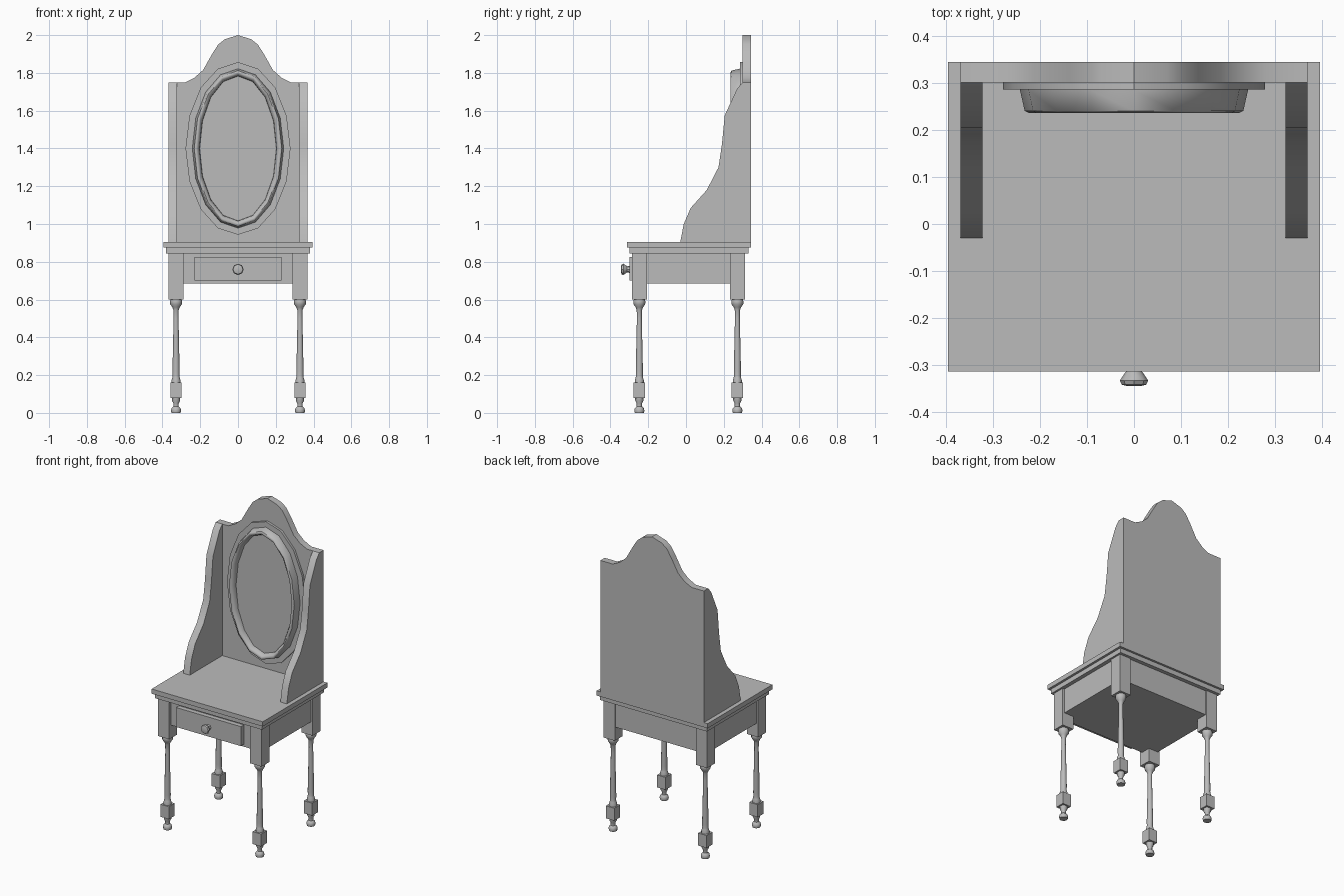
import bpy, bmesh, math
from mathutils import Matrix, Vector

cube = bpy.data.objects.get("Cube")
if cube:
    bpy.data.objects.remove(cube)

grey = bpy.data.materials.new("plain grey")
grey.use_nodes = True
grey.diffuse_color = (0.5, 0.5, 0.5, 1)
grey.node_tree.nodes["Principled BSDF"].inputs["Base Color"].default_value = (0.5, 0.5, 0.5, 1)


def finish(bm, name, smooth=None):
    bmesh.ops.recalc_face_normals(bm, faces=bm.faces)
    mesh = bpy.data.meshes.new(name)
    bm.to_mesh(mesh)
    bm.free()
    mesh.materials.append(grey)
    ob = bpy.data.objects.new(name, mesh)
    bpy.context.collection.objects.link(ob)
    if smooth:
        bpy.ops.object.select_all(action="DESELECT")
        ob.select_set(True)
        bpy.context.view_layer.objects.active = ob
        bpy.ops.object.shade_smooth_by_angle(angle=math.radians(smooth))
    return ob


def box(name, x, y, z):
    bm = bmesh.new()
    size = Matrix.Diagonal((x[1] - x[0], y[1] - y[0], z[1] - z[0], 1))
    mid = Matrix.Translation((sum(x) / 2, sum(y) / 2, sum(z) / 2))
    bmesh.ops.create_cube(bm, size=1, matrix=mid @ size)
    return finish(bm, name)


def slab(name, points, depth):
    """Extrude a closed outline by a depth vector."""
    bm = bmesh.new()
    face = bm.faces.new([bm.verts.new(p) for p in points])
    out = bmesh.ops.extrude_face_region(bm, geom=[face], use_keep_orig=True)
    bmesh.ops.translate(bm, vec=depth, verts=[v for v in out["geom"] if isinstance(v, bmesh.types.BMVert)])
    return finish(bm, name, 30)


def loft(name, rings, sides, place, smooth=40):
    """Join elliptical rings (rx, ry, height) and cap both ends."""
    bm = bmesh.new()
    loops = []
    for rx, ry, h in rings:
        turn = [math.tau * i / sides for i in range(sides)]
        loops.append([bm.verts.new(place @ Vector((rx * math.sin(a), ry * math.cos(a), h))) for a in turn])
    for low, high in zip(loops, loops[1:]):
        for i in range(sides):
            j = (i + 1) % sides
            bm.faces.new((low[i], low[j], high[j], high[i]))
    bm.faces.new(loops[0])
    bm.faces.new(loops[-1])
    return finish(bm, name, smooth)


# Table top, apron and drawer
box("table_top", (-0.395, 0.395), (-0.313, 0.344), (0.875, 0.905))
box("top_moulding", (-0.38, 0.38), (-0.3, 0.33), (0.845, 0.875))
box("apron", (-0.355, 0.355), (-0.27, 0.305), (0.685, 0.845))
box("drawer_front", (-0.23, 0.23), (-0.3, -0.26), (0.7, 0.825))

# Forward-pointing frame: local height runs toward -y
forward = Matrix.Rotation(math.radians(90), 4, "X")
knob = [(0.02, -0.01), (0.016, 0.012), (0.02, 0.017), (0.03, 0.032), (0.026, 0.041), (0.015, 0.044)]
loft("drawer_knob", [(r, r, h) for r, h in knob], 8, Matrix.Translation((0, -0.3, 0.76)) @ forward)

# Turned legs with square blocks
shaft = [(0.024, 0.15), (0.024, 0.172), (0.02, 0.185), (0.018, 0.195), (0.019, 0.22),
         (0.013, 0.5), (0.014, 0.545), (0.02, 0.56), (0.031, 0.575), (0.032, 0.59), (0.028, 0.605)]
foot = [(0.024, 0), (0.027, 0.012), (0.024, 0.025), (0.014, 0.034), (0.014, 0.05),
        (0.022, 0.065), (0.022, 0.085)]
for side, x in (("right", -0.328), ("left", 0.328)):
    for end, y in (("front", -0.247), ("back", 0.272)):
        tag = f"{end}_{side}_leg"
        box(tag + "_post", (x - 0.04, x + 0.04), (y - 0.04, y + 0.04), (0.6, 0.845))
        box(tag + "_block", (x - 0.03, x + 0.03), (y - 0.03, y + 0.03), (0.08, 0.16))
        for part, profile in (("shaft", shaft), ("foot", foot)):
            loft(f"{tag}_{part}", [(r, r, h) for r, h in profile], 12, Matrix.Translation((x, y, 0)))

# Back board with crested top
crest = [(0.368, 1.75), (0.28, 1.75), (0.23, 1.775), (0.185, 1.815), (0.137, 1.9), (0.105, 1.95), (0.07, 1.978)]
outline = [(0.368, 0.905)] + crest + [(0, 2)]
outline += [(-x, z) for x, z in reversed(outline[:-1])]
slab("back_board", [(x, 0.3, z) for x, z in outline], (0, 0.044, 0))

# Curved side wings
wing = [(0.344, 0.905), (-0.03, 0.905), (-0.012, 1.0), (0.025, 1.085), (0.11, 1.18), (0.172, 1.3),
        (0.19, 1.42), (0.205, 1.575), (0.27, 1.715), (0.3, 1.75), (0.344, 1.75)]
for side, x in (("right", -0.368), ("left", 0.322)):
    slab(side + "_wing", [(x, y, z) for y, z in wing], (0.046, 0, 0))

# Oval mirror: thin plate, then raised rim around a sunken glass
oval = Matrix.Translation((0, 0.3, 1.4)) @ forward
loft("mirror_plate", [(0.278, 0.457, -0.01), (0.278, 0.457, 0.015)], 16, oval, 30)
rim = [(0.242, 0), (0.242, 0.016), (0.232, 0.06), (0.224, 0.064), (0.214, 0.06), (0.205, 0.045), (0.203, 0.03)]
loft("mirror_frame", [(r, r + 0.18, h) for r, h in rim], 16, oval, 50)
